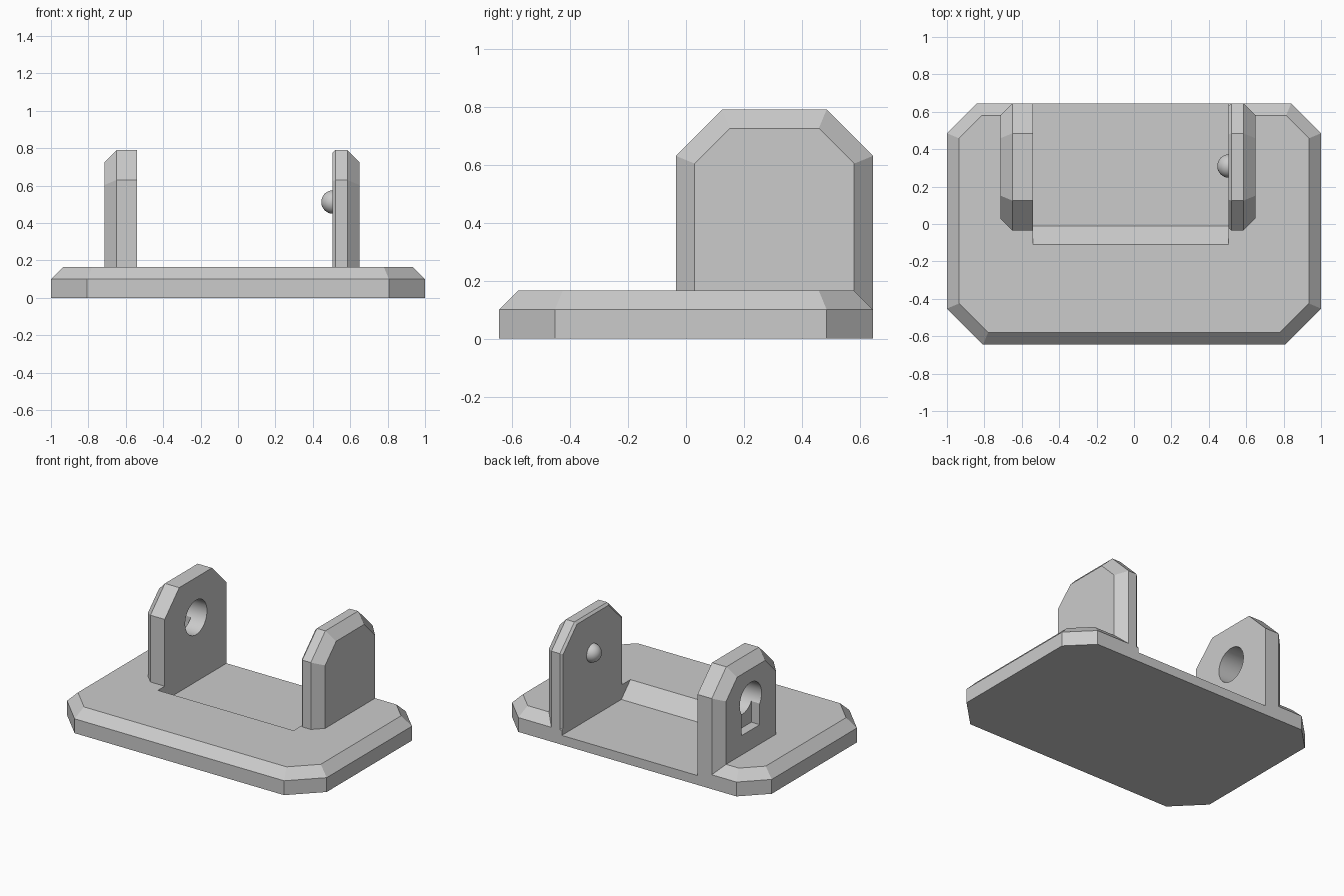
import bpy, bmesh, math
from mathutils import Vector

cube = bpy.data.objects.get("Cube")
if cube:
    bpy.data.objects.remove(cube, do_unlink=True)

grey = bpy.data.materials.new("plain_grey")
grey.use_nodes = True
grey.diffuse_color = (0.6, 0.6, 0.6, 1)
grey.node_tree.nodes["Principled BSDF"].inputs["Base Color"].default_value = (0.6, 0.6, 0.6, 1)


def octagon(u0, u1, v0, v1, low, high, inset=0.0, inset_low=True):
    """Rectangle with cut corners, optionally shrunk by an even inset."""
    shrink = inset * (2 - math.sqrt(2))
    u0, u1, v1 = u0 + inset, u1 - inset, v1 - inset
    h = high - shrink
    if not inset_low:
        lower = [(u0, v0), (u1, v0)]
    else:
        v0 += inset
        c = low - shrink
        lower = [(u0, v0 + c), (u0 + c, v0), (u1 - c, v0), (u1, v0 + c)]
    return lower + [(u1, v1 - h), (u1 - h, v1), (u0 + h, v1), (u0, v1 - h)]


def loft(name, rings):
    """Closed solid through matching rings of points."""
    bm = bmesh.new()
    loops = [[bm.verts.new(p) for p in ring] for ring in rings]
    for a, b in zip(loops, loops[1:]):
        for i in range(len(a)):
            j = (i + 1) % len(a)
            bm.faces.new((a[i], a[j], b[j], b[i]))
    bm.faces.new(loops[0][::-1])
    bm.faces.new(loops[-1])
    bmesh.ops.recalc_face_normals(bm, faces=bm.faces)
    mesh = bpy.data.meshes.new(name)
    bm.to_mesh(mesh)
    bm.free()
    mesh.materials.append(grey)
    obj = bpy.data.objects.new(name, mesh)
    bpy.context.collection.objects.link(obj)
    return obj


def along_x(name, sections):
    """Loft of (x, yz outline) sections."""
    return loft(name, [[(x, y, z) for y, z in pts] for x, pts in sections])


def activate(obj):
    bpy.ops.object.select_all(action='DESELECT')
    obj.select_set(True)
    bpy.context.view_layer.objects.active = obj


def cut(obj, cutter):
    cutter.hide_render = True
    mod = obj.modifiers.new("cut", 'BOOLEAN')
    mod.operation = 'DIFFERENCE'
    mod.solver = 'EXACT'
    mod.object = cutter
    activate(obj)
    bpy.ops.object.modifier_apply(modifier=mod.name)
    bpy.data.objects.remove(cutter, do_unlink=True)


# Base plate with a bevelled top rim
BEVEL = 0.065
TOP = 0.165


def base_ring(z, inset):
    pts = octagon(-1, 1, -0.645, 0.645, 0.193, 0.16, inset)
    return [(x, y, z) for x, y in pts]


base = loft("base_plate", [base_ring(0, 0), base_ring(TOP - BEVEL, 0), base_ring(TOP, BEVEL)])

# Recess between the brackets, with a sloped front end
LEFT_IN, RIGHT_IN = 0.505, -0.54
recess = [(-0.21, 0.265), (-0.01, 0.065), (0.8, 0.065), (0.8, 0.265)]
cut(base, along_x("recess_cutter", [(RIGHT_IN, recess), (LEFT_IN, recess)]))


# Upright brackets with bevelled edges
def ear(inset):
    return octagon(-0.035, 0.645, 0.1, 0.79, 0, 0.16, inset, inset_low=False)


right_bracket = along_x("right_bracket", [(RIGHT_IN, ear(0)), (-0.65, ear(0)), (-0.715, ear(BEVEL))])
left_bracket = along_x("left_bracket", [(LEFT_IN, ear(0.015)), (0.52, ear(0)),
                                        (0.585, ear(0)), (0.65, ear(BEVEL))])

# Round hole through the right bracket, with a slot below it on the outside
PIVOT = Vector((0, 0.31, 0.5125))
circle = [(PIVOT.y + 0.12 * math.cos(math.tau * i / 48),
           PIVOT.z + 0.12 * math.sin(math.tau * i / 48)) for i in range(48)]
cut(right_bracket, along_x("hole_cutter", [(-0.8, circle), (-0.45, circle)]))
slot = [(0.21, 0.30), (0.41, 0.30), (0.41, PIVOT.z), (0.21, PIVOT.z)]
cut(right_bracket, along_x("slot_cutter", [(-0.8, slot), (-0.65, slot)]))
activate(right_bracket)
bpy.ops.object.shade_smooth_by_angle(angle=math.radians(20))

# Ball pivot on the inside of the left bracket
bpy.ops.mesh.primitive_uv_sphere_add(segments=32, ring_count=16, radius=0.063,
                                     location=(LEFT_IN + 0.003, PIVOT.y, PIVOT.z))
ball = bpy.context.object
ball.name = "pivot_ball"
ball.data.materials.append(grey)
bpy.ops.object.shade_smooth()
